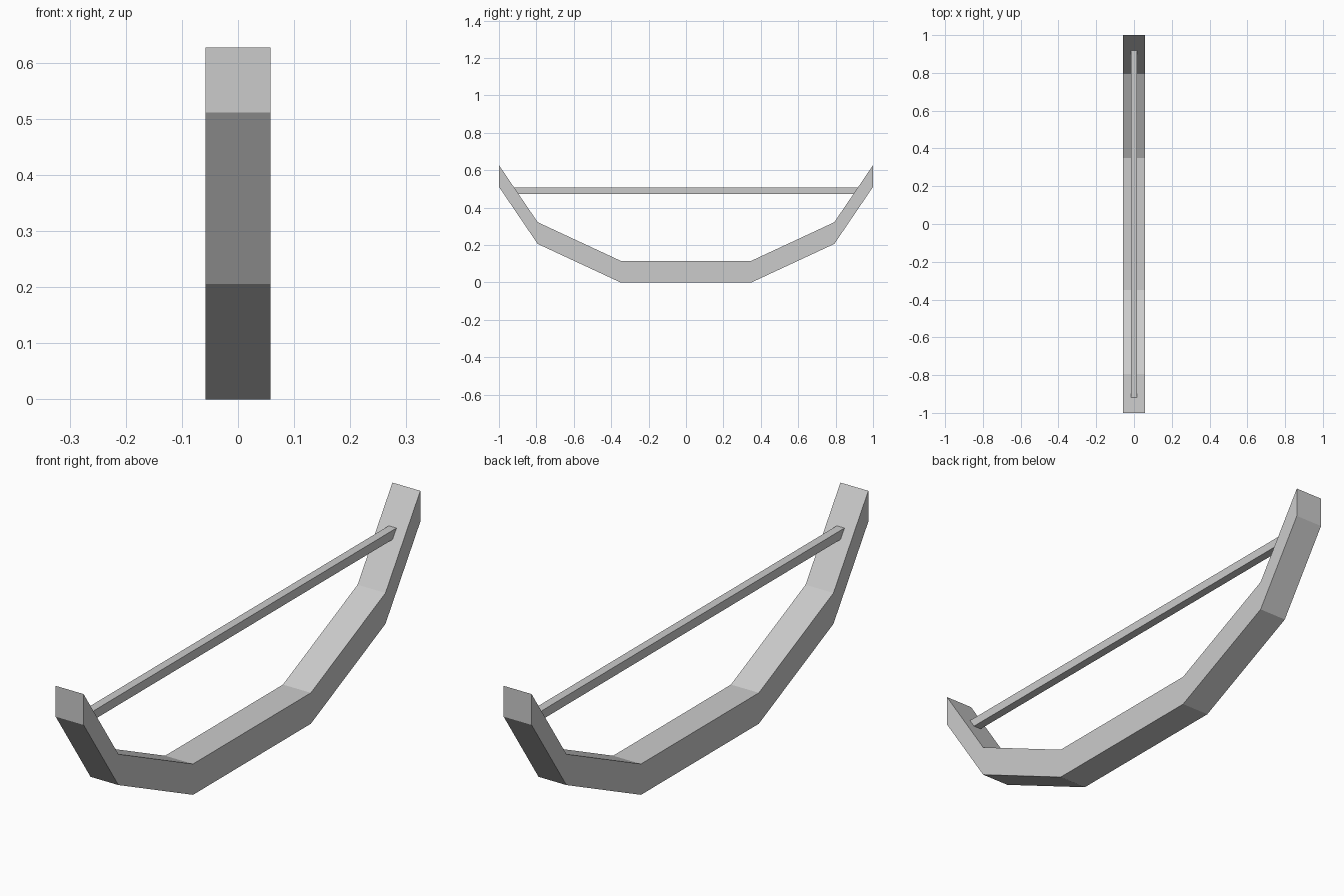
import bpy, bmesh

if "Cube" in bpy.data.objects:
    bpy.data.objects.remove(bpy.data.objects["Cube"])

HALF_W = 0.058   # half width of the curved beam
DEPTH = 0.116    # vertical thickness of the beam


def extrude_profile(name, profile, half_w):
    """Extrude a closed (y, z) outline along x."""
    bm = bmesh.new()
    face = bm.faces.new([bm.verts.new((-half_w, y, z)) for y, z in profile])
    ext = bmesh.ops.extrude_face_region(bm, geom=[face])
    verts = [g for g in ext["geom"] if isinstance(g, bmesh.types.BMVert)]
    bmesh.ops.translate(bm, verts=verts, vec=(2 * half_w, 0, 0))
    bmesh.ops.recalc_face_normals(bm, faces=bm.faces)
    mesh = bpy.data.meshes.new(name)
    bm.to_mesh(mesh)
    bm.free()
    obj = bpy.data.objects.new(name, mesh)
    bpy.context.collection.objects.link(obj)
    return obj


# Curved beam: underside outline, mirrored, then offset upwards
half = [(0.35, 0.0), (0.793, 0.206), (1.0, 0.511)]
lower = [(-y, z) for y, z in reversed(half)] + half
upper = [(y, z + DEPTH) for y, z in reversed(lower)]
extrude_profile("curved_beam", lower + upper, HALF_W)

# Thin crossbar, its ends cut to meet the sloping arms
z0, z1 = 0.473, 0.507
slope = (0.511 - 0.206) / (1.0 - 0.793)
y0, y1 = (0.793 + (z - 0.206 - DEPTH) / slope + 0.002 for z in (z0, z1))
extrude_profile("crossbar", [(-y0, z0), (y0, z0), (y1, z1), (-y1, z1)], 0.016)
